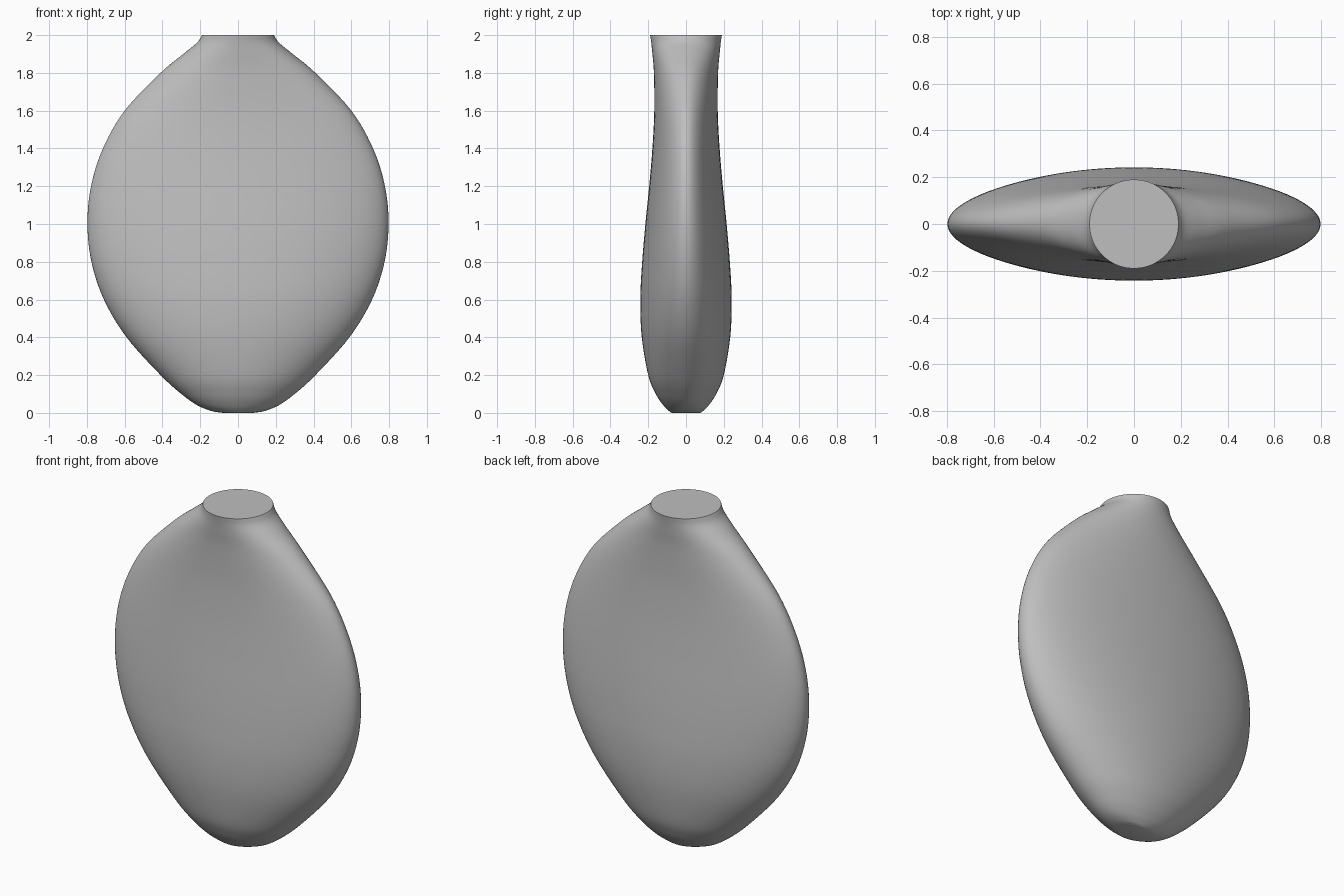
import bpy, bmesh, math
from mathutils import Vector

cube = bpy.data.objects.get("Cube")
if cube:
    bpy.data.objects.remove(cube, do_unlink=True)

SIDES = 96
STEPS = 6

# Loft stations: height, half width, half depth
stations = [Vector(s) for s in (
    (0, .08, .075), (.01, .14, .09), (.04, .215, .12), (.1, .3, .16), (.2, .41, .2),
    (.4, .59, .234), (.6, .71, .242), (.8, .776, .232), (1, .797, .215),
    (1.2, .778, .195), (1.4, .715, .178), (1.6, .6, .168), (1.8, .41, .17),
    (1.9, .29, .178), (1.96, .217, .184), (2, .19, .19))]


def smooth_path(pts):
    """Catmull-Rom curve through the stations."""
    ends = [2 * pts[0] - pts[1]] + pts + [2 * pts[-1] - pts[-2]]
    path = []
    for a, b, c, d in zip(ends, ends[1:], ends[2:], ends[3:]):
        for i in range(STEPS):
            t = i / STEPS
            path.append(b + (c - a) * t / 2
                        + (a - b * 2.5 + c * 2 - d / 2) * t ** 2
                        + ((b - c) * 3 + d - a) * t ** 3 / 2)
    return path + [pts[-1]]


# Flattened vessel body lofted through elliptical sections
bm = bmesh.new()
rings = []
for z, rx, ry in smooth_path(stations):
    angles = [math.tau * i / SIDES for i in range(SIDES)]
    rings.append([bm.verts.new((rx * math.cos(a), ry * math.sin(a), z)) for a in angles])
for low, high in zip(rings, rings[1:]):
    for i in range(SIDES):
        j = (i + 1) % SIDES
        bm.faces.new((low[i], low[j], high[j], high[i]))
for f in bm.faces:
    f.smooth = True

# Softly blended base and crisp round top
base = bm.faces.new(rings[0][::-1])
base.smooth = True
top = bm.faces.new(rings[-1])
for e in top.edges:
    e.smooth = False

mesh = bpy.data.meshes.new("flask_body")
bm.to_mesh(mesh)
bm.free()
body = bpy.data.objects.new("flask_body", mesh)
bpy.context.collection.objects.link(body)

# Plain grey
grey = bpy.data.materials.new("plain grey")
grey.use_nodes = True
colour = (.52, .52, .52, 1)
grey.diffuse_color = colour
grey.node_tree.nodes["Principled BSDF"].inputs["Base Color"].default_value = colour
mesh.materials.append(grey)
